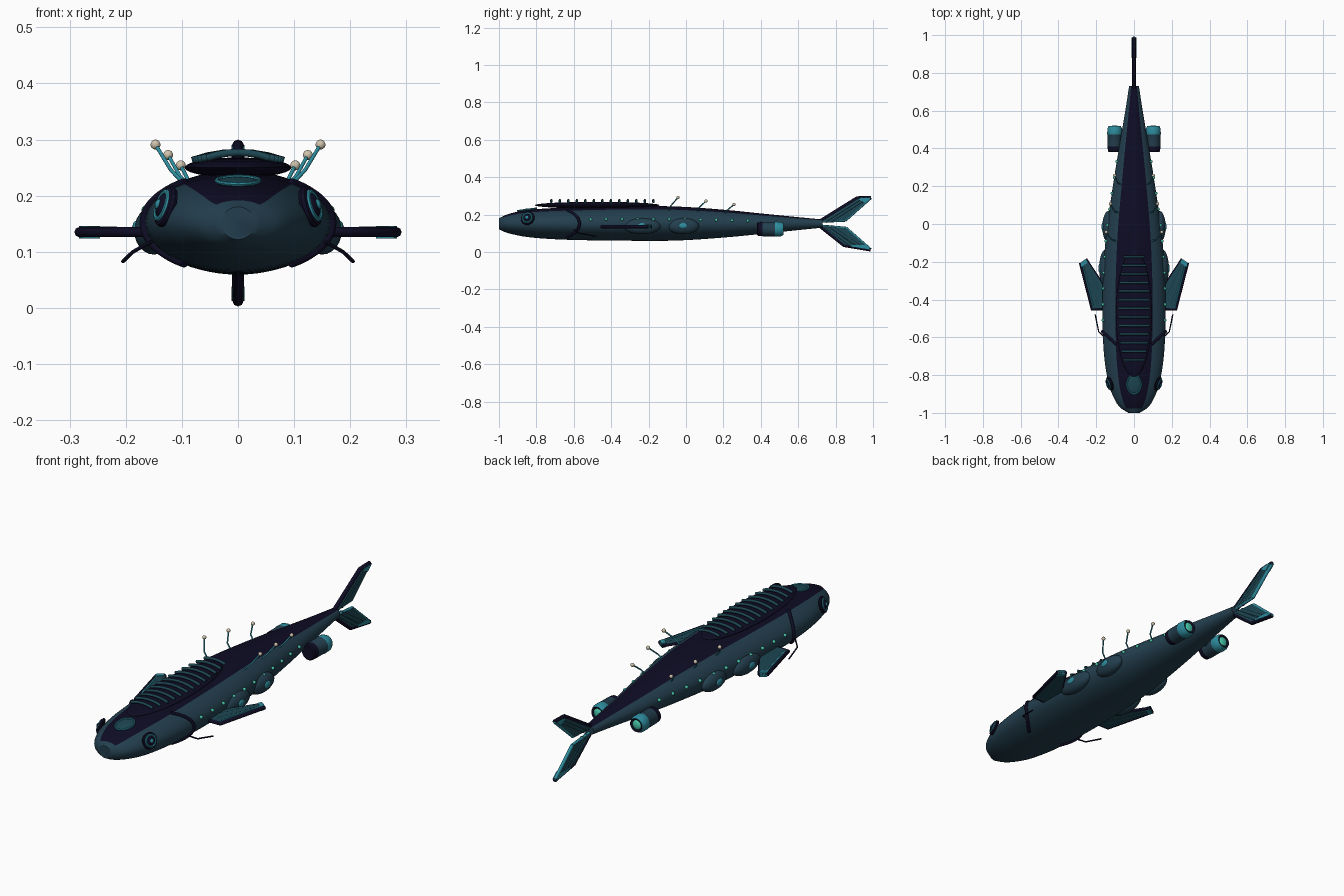
import bpy, bmesh, math
from mathutils import Vector, Matrix

if "Cube" in bpy.data.objects:
    bpy.data.objects.remove(bpy.data.objects["Cube"])


def material(name, rgb):
    m = bpy.data.materials.new(name)
    m.diffuse_color = (*rgb, 1)
    m.use_nodes = True
    m.node_tree.nodes["Principled BSDF"].inputs["Base Color"].default_value = m.diffuse_color
    return m


HULL = material("hull slate blue", (0.017, 0.050, 0.078))
NAVY = material("dark navy", (0.0044, 0.0037, 0.0176))
TEAL = material("bright teal", (0.027, 0.262, 0.340))
FIN = material("deep teal", (0.012, 0.062, 0.085))
MINT = material("mint glow", (0.065, 0.60, 0.42))
BONE = material("bone", (0.63, 0.55, 0.42))


def add(name, bm, mats, smooth=True):
    bmesh.ops.recalc_face_normals(bm, faces=bm.faces)
    me = bpy.data.meshes.new(name)
    bm.to_mesh(me)
    bm.free()
    ob = bpy.data.objects.new(name, me)
    bpy.context.collection.objects.link(ob)
    for m in mats:
        me.materials.append(m)
    if smooth:
        bpy.ops.object.select_all(action='DESELECT')
        ob.select_set(True)
        bpy.context.view_layer.objects.active = ob
        bpy.ops.object.shade_smooth_by_angle(angle=math.radians(40))
    return ob


def ellipsoid(name, loc, radii, mat, rot=Matrix(), seg=24):
    bm = bmesh.new()
    bmesh.ops.create_uvsphere(bm, u_segments=seg, v_segments=seg // 2, radius=1,
                              matrix=Matrix.Translation(loc) @ rot @ Matrix.Diagonal((*radii, 1)))
    return add(name, bm, [mat])


def ring(name, loc, rx, ry, r, mat, rot=Matrix()):
    # torus around the local z axis
    bm = bmesh.new()
    m = Matrix.Translation(loc) @ rot
    n, k = 32, 8
    v = [[bm.verts.new(m @ Vector(((rx + r * math.cos(b)) * math.cos(a),
                                   (ry + r * math.cos(b)) * math.sin(a), r * math.sin(b))))
          for b in (math.tau * j / k for j in range(k))]
         for a in (math.tau * i / n for i in range(n))]
    for i in range(n):
        for j in range(k):
            bm.faces.new((v[i][j], v[(i + 1) % n][j], v[(i + 1) % n][(j + 1) % k], v[i][(j + 1) % k]))
    return add(name, bm, [mat])


def tube(name, pts, r, mat, cyclic=False):
    cu = bpy.data.curves.new(name, 'CURVE')
    cu.dimensions = '3D'
    cu.bevel_depth, cu.bevel_resolution, cu.use_fill_caps = r, 2, True
    sp = cu.splines.new('POLY')
    sp.points.add(len(pts) - 1)
    for p, q in zip(sp.points, pts):
        p.co = (*q, 1)
    sp.use_cyclic_u = cyclic
    cu.materials.append(mat)
    ob = bpy.data.objects.new(name, cu)
    bpy.context.collection.objects.link(ob)
    bpy.ops.object.select_all(action='DESELECT')
    ob.select_set(True)
    bpy.context.view_layer.objects.active = ob
    bpy.ops.object.convert(target='MESH')
    return ob


def plate(name, pts, thick, mat):
    # flat polygon extruded evenly to both sides
    bm = bmesh.new()
    p = [Vector(q) for q in pts]
    n = (p[1] - p[0]).cross(p[2] - p[0]).normalized() * thick
    a = [bm.verts.new(q + n) for q in p]
    b = [bm.verts.new(q - n) for q in p]
    bm.faces.new(a)
    bm.faces.new(b[::-1])
    for i in range(len(p)):
        j = (i + 1) % len(p)
        bm.faces.new((a[i], b[i], b[j], a[j]))
    return add(name, bm, [mat], False)


def lathe_y(name, loc, profile, mats, rule, seg=24):
    bm = bmesh.new()
    rings = [[bm.verts.new((loc[0] + r * math.cos(t), y, loc[2] + r * math.sin(t)))
              for t in (math.tau * i / seg for i in range(seg))] for y, r in profile]
    for k in range(len(rings) - 1):
        for i in range(seg):
            j = (i + 1) % seg
            f = bm.faces.new((rings[k][i], rings[k][j], rings[k + 1][j], rings[k + 1][i]))
            f.material_index = rule[k]
    for R, c in ((rings[0], rule[0]), (rings[-1], rule[-1])):
        bm.faces.new(R).material_index = c
    return add(name, bm, mats)


# hull stations: y, half width, bottom z, top z
ST = [(-1, .030, .122, .180), (-.97, .075, .107, .195), (-.92, .107, .093, .211), (-.85, .133, .080, .224),
      (-.72, .156, .069, .234), (-.55, .166, .063, .240), (-.3, .165, .060, .245), (-.05, .147, .061, .243),
      (.2, .112, .077, .226), (.4, .080, .096, .206), (.6, .046, .117, .186), (.73, .026, .130, .174)]


def section(y):
    # Catmull-Rom style interpolation of the stations
    i = max(k for k in range(len(ST) - 1) if ST[k][0] <= y or k == 0)
    a, b = ST[i], ST[i + 1]
    p, n = ST[max(i - 1, 0)], ST[min(i + 2, len(ST) - 1)]
    h = b[0] - a[0]
    t = (y - a[0]) / h
    out = []
    for c in (1, 2, 3):
        m0 = (b[c] - p[c]) / (b[0] - p[0]) * h
        m1 = (n[c] - a[c]) / (n[0] - a[0]) * h
        out.append((2*t**3 - 3*t*t + 1) * a[c] + (t**3 - 2*t*t + t) * m0
                   + (3*t*t - 2*t**3) * b[c] + (t**3 - t*t) * m1)
    return out


def on_hull(y, deg, s=1, off=0.0):
    w, lo, hi = section(y)
    t = math.radians(deg)
    return Vector((s * (w + off) * math.cos(t), y, (lo + hi) / 2 + ((hi - lo) / 2 + off) * math.sin(t)))


# hull with a dark back stripe
ys = []
for a, b in zip(ST, ST[1:]):
    ys += [a[0] + (b[0] - a[0]) * k / 4 for k in range(4)]
ys.append(.73)
SEG = 60
bm = bmesh.new()
R = [[bm.verts.new(on_hull(y, 360 * i / SEG)) for i in range(SEG)] for y in ys]
for k in range(len(R) - 1):
    for i in range(SEG):
        j = (i + 1) % SEG
        f = bm.faces.new((R[k][i], R[k][j], R[k + 1][j], R[k + 1][i]))
        f.material_index = int(54 <= 360 * (i + .5) / SEG <= 126 and ys[k] > -.985)
bm.faces.new(R[0])
bm.faces.new(R[-1])
add("hull", bm, [HULL, NAVY])

# ribbed back plate
ellipsoid("back_plate", (0, -.475, .25), (.095, .333, .018), NAVY, seg=40)
for i in range(13):
    y = -.72 + i * .0455
    h = .082 * math.sqrt(1 - ((y + .45) / .37) ** 2)
    tube("back_rib", [(h * u, y, .277 - .014 * u * u * (h / .08)) for u in (-1, -.66, -.33, 0, .33, .66, 1)],
         .0065, FIN)

# nose hatch
tilt = Matrix.Rotation(.13, 4, 'X')
ellipsoid("nose_hatch", (0, -.85, .224), (.038, .05, .008), FIN, tilt)
ring("nose_hatch_rim", (0, -.85, .227), .038, .05, .004, TEAL, tilt)

for s in (-1, 1):
    # eye porthole
    n = Vector((s * .9, -.3, .3)).normalized()
    q = n.to_track_quat('Z', 'Y').to_matrix().to_4x4()
    c = on_hull(-.845, 22, s)
    ring("eye_socket", c + n * .004, .030, .030, .008, NAVY, q)
    ring("eye_rim", c + n * .012, .025, .025, .005, TEAL, q)
    ellipsoid("eye_dome", c + n * .006, (.024, .024, .016), NAVY, q)
    ellipsoid("eye_pupil", c + n * .018, (.010, .010, .007), TEAL, q, 16)

    # gill band
    tube("gill_band", [on_hull(-.57 - .075 * (abs(d) / 58) ** 2, d, s, .002) for d in range(-55, 60, 5)],
         .008, NAVY)

    # whisker
    tube("whisker", [(s * .155, -.60, .118), (s * .187, -.57, .100), (s * .205, -.48, .083)], .0035, NAVY)

    # side pods with teal lens
    for y, x, ry in ((-.235, .150, .10), (-.015, .133, .085)):
        ellipsoid("side_pod", (s * x, y, .138), (.035, ry, .043), HULL)
        ellipsoid("side_pod_lens", (s * (x + .03), y, .140), (.009, .025, .016), TEAL, seg=16)

    # row of glowing lights
    for i in range(11):
        ellipsoid("side_light", on_hull(-.51 + .084 * i, 14, s, .002), (.008,) * 3, MINT, seg=12)

    # stalks with round tips
    for i in range(3):
        y, k = -.09 + .15 * i, 1 - .18 * i
        base = on_hull(y, 50, s, -.004)
        tip = Vector((s * (.147 - .0225 * i), y + .047, .291 - .0185 * i))
        mid = base.lerp(tip, .42) + Vector((s * .003, -.012, -.004))
        tube("stalk", [base, mid, tip], .0035, TEAL)
        ellipsoid("stalk_tip", tip, (.009,) * 3, BONE, seg=14)

    # thruster
    lathe_y("thruster", (s * .102, 0, .122),
            [(.38, .030), (.385, .036), (.41, .038), (.47, .038), (.475, .040), (.505, .039), (.52, .032),
             (.515, .024)], [NAVY, HULL, TEAL, MINT], [0, 0, 1, 1, 2, 2, 0])
    ellipsoid("thruster_glow", (s * .102, .513, .122), (.023, .009, .023), MINT)
    tube("thruster_mount", [(s * .04, .44, .14), (s * .085, .44, .125)], .014, HULL)

    # pectoral fin
    z = .135
    F = [(s * x, y, z) for x, y in ((.13, -.45), (.222, -.45), (.283, -.205), (.255, -.185), (.14, -.36))]
    plate("pectoral_fin", F, .007, FIN)
    tube("pectoral_edge", [F[0], F[1], F[2]], .009, NAVY)
    tube("pectoral_trailing_edge", [F[3], F[4]], .007, NAVY)
    for u in (.3, .65):
        tube("pectoral_ray", [Vector(F[4]).lerp(Vector(F[1]), u), Vector(F[3]).lerp(Vector(F[2]), u)], .009, FIN)
    tube("pectoral_teal_line", [(s * .217, -.435, z + .006), (s * .272, -.215, z + .006)], .004, TEAL)
    plate("pectoral_tip", [F[2], F[3], (s * .246, -.205, z), (s * .278, -.228, z)], .011, TEAL)

# tail fin lobes: root, leading tip, trailing tip, inner corner
lobes = {"upper": ((.715, .163), (.915, .288), (.988, .290), (.85, .168)),
         "lower": ((.715, .140), (.845, .036), (.987, .0125), (.855, .128))}
for nm, pts in lobes.items():
    T = [Vector((0, *p)) for p in pts]
    plate(nm + "_tail_fin", T, .008, FIN)
    tube(nm + "_tail_leading_edge", T[:3], .010, NAVY)
    tube(nm + "_tail_trailing_edge", [T[2], T[3]], .008, TEAL)
    tube(nm + "_tail_inner_edge", [T[3], T[0]], .007, TEAL)
    for u in (.35, .7):
        tube(nm + "_tail_ray", [T[0].lerp(T[3], u * .6), T[1].lerp(T[2], u)], .011, FIN)
    plate(nm + "_tail_tip", [T[1].lerp(T[2], .3), T[2], T[2].lerp(T[3], .22), T[1].lerp(T[0], .1).lerp(T[2], .3)],
          .012, TEAL)
